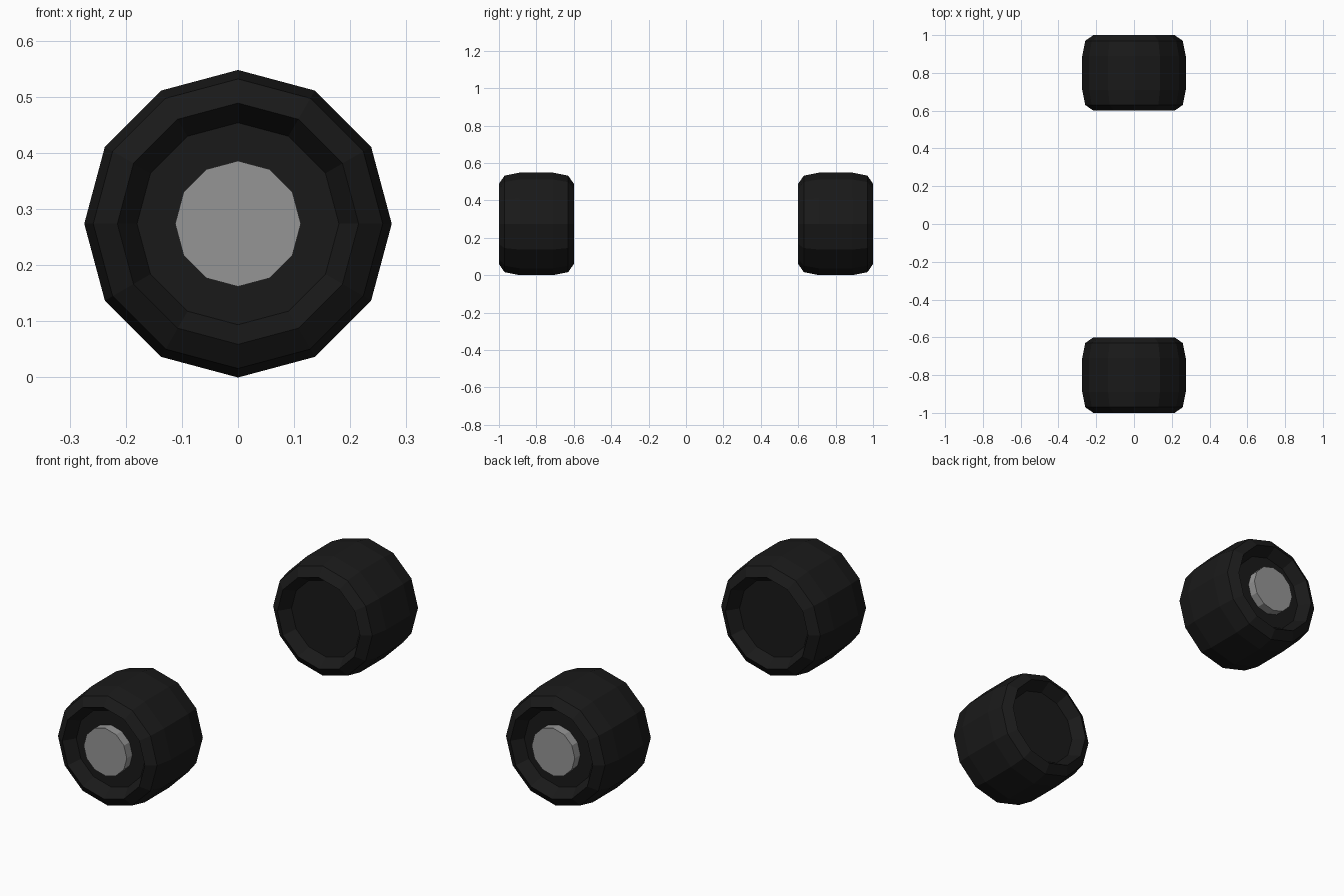
import bpy, bmesh, math

if "Cube" in bpy.data.objects:
    bpy.data.objects.remove(bpy.data.objects["Cube"])

R = 0.274      # wheel radius, also the axle height
SIDES = 12


def lathe(name, profile, outward, material):
    """Spin (radius, y) points around the wheel axle; outward = +1 or -1 end."""
    bm = bmesh.new()
    rings = []
    for r, y in profile:
        rings.append([bm.verts.new((r * math.sin(i * math.tau / SIDES), y * outward,
                                    R + r * math.cos(i * math.tau / SIDES)))
                      for i in range(SIDES)])
    for a, b in zip(rings, rings[1:]):
        for i in range(SIDES):
            j = (i + 1) % SIDES
            bm.faces.new((a[i], a[j], b[j], b[i]))
    bm.faces.new(rings[0])
    bm.faces.new(rings[-1])
    bmesh.ops.recalc_face_normals(bm, faces=bm.faces)
    mesh = bpy.data.meshes.new(name)
    bm.to_mesh(mesh)
    bm.free()
    mesh.materials.append(material)
    obj = bpy.data.objects.new(name, mesh)
    bpy.context.collection.objects.link(obj)
    return obj


def colour(name, value):
    mat = bpy.data.materials.new(name)
    mat.diffuse_color = (value, value, value, 1)
    mat.use_nodes = True
    mat.node_tree.nodes["Principled BSDF"].inputs["Base Color"].default_value = mat.diffuse_color
    return mat


rubber = colour("rubber", 0.01)
metal = colour("metal", 0.3)

# Tyre section: dished inner face, rounded tread, dished outer face
tyre = [(0.18, 0.655), (0.215, 0.60), (0.258, 0.63), (0.274, 0.71),
        (0.274, 0.89), (0.258, 0.97), (0.215, 1.0), (0.18, 0.945)]
# Hub cap standing in the outer dish
hub = [(0.112, 0.94), (0.112, 0.987)]

for label, side in (("front", -1), ("back", 1)):
    lathe(label + "_tyre", tyre, side, rubber)
    lathe(label + "_hub_cap", hub, side, metal)
